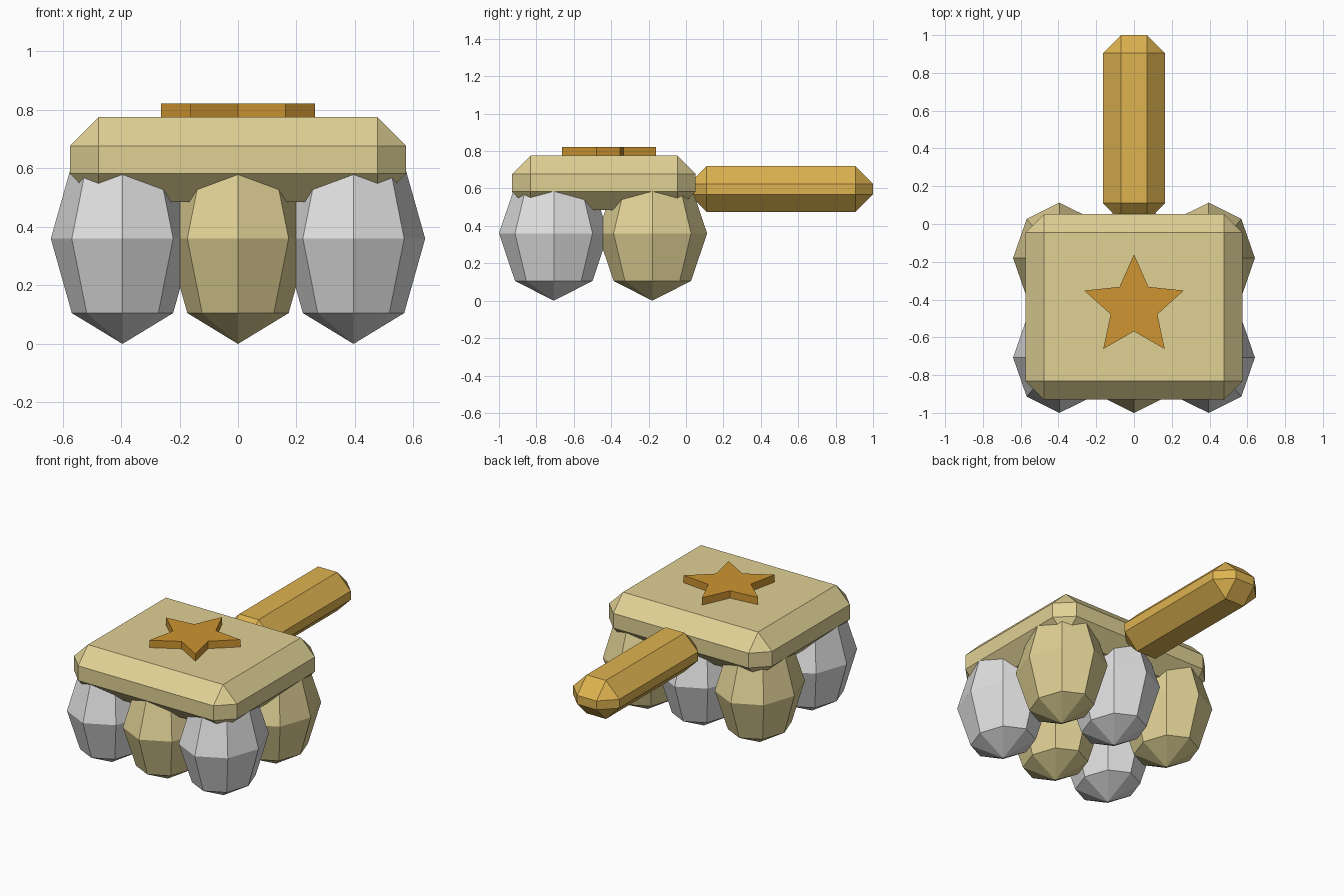
import bpy, bmesh
from math import sin, cos, pi
from mathutils import Matrix, Vector

if "Cube" in bpy.data.objects:
    bpy.data.objects.remove(bpy.data.objects["Cube"], do_unlink=True)


def material(name, rgb):
    """Flat material from 0-255 display values, converted to linear."""
    lin = [((c / 255 + 0.055) / 1.055) ** 2.4 for c in rgb] + [1]
    mat = bpy.data.materials.new(name)
    mat.use_nodes = True
    mat.diffuse_color = lin
    mat.node_tree.nodes["Principled BSDF"].inputs["Base Color"].default_value = lin
    return mat


cream = material("cream", (224, 209, 149))
white = material("soft white", (224, 224, 224))
gold = material("gold", (222, 179, 80))
amber = material("amber", (206, 149, 49))


def finish(name, bm, mat):
    bmesh.ops.recalc_face_normals(bm, faces=bm.faces)
    mesh = bpy.data.meshes.new(name)
    bm.to_mesh(mesh)
    bm.free()
    mesh.materials.append(mat)
    obj = bpy.data.objects.new(name, mesh)
    bpy.context.collection.objects.link(obj)
    return obj


def chamfered_box(name, low, high, width, mat):
    low, high = Vector(low), Vector(high)
    bm = bmesh.new()
    place = Matrix.Translation((low + high) / 2) @ Matrix.Diagonal((high - low).to_4d())
    place[3][3] = 1
    bmesh.ops.create_cube(bm, size=1, matrix=place)
    bmesh.ops.bevel(bm, geom=bm.edges[:], offset=width, segments=1,
                    affect='EDGES', profile=0.5)
    return finish(name, bm, mat)


def tuft(name, x, y, mat):
    bm = bmesh.new()
    place = Matrix.Translation((x, y, 0.36)) @ Matrix.Diagonal((0.245, 0.293, 0.36, 1))
    bmesh.ops.create_uvsphere(bm, u_segments=8, v_segments=4, radius=1, matrix=place)
    return finish(name, bm, mat)


# Head block and handle
chamfered_box("head_block", (-0.575, -0.93, 0.485), (0.575, 0.052, 0.775), 0.098, cream)
chamfered_box("handle", (-0.163, 0.015, 0.474), (0.163, 1.0, 0.72), 0.095, gold)

# Two rows of faceted tufts in alternating colours
for row, (row_name, y) in enumerate((("front", -0.707), ("back", -0.18))):
    for col, (side, x) in enumerate((("right", -0.395), ("middle", 0), ("left", 0.395))):
        tuft(f"{row_name}_{side}_tuft", x, y, cream if (row + col) % 2 else white)

# Raised star on top
bm = bmesh.new()
points = []
for i in range(10):
    r = 0.13 if i % 2 else 0.277
    a = pi / 2 + i * pi / 5
    points.append(bm.verts.new((r * cos(a), -0.438 + r * sin(a), 0.74)))
base = bm.faces.new(points)
top = bmesh.ops.extrude_face_region(bm, geom=[base], use_keep_orig=True)["geom"]
bmesh.ops.translate(bm, vec=(0, 0, 0.082),
                    verts=[v for v in top if isinstance(v, bmesh.types.BMVert)])
finish("star", bm, amber)
